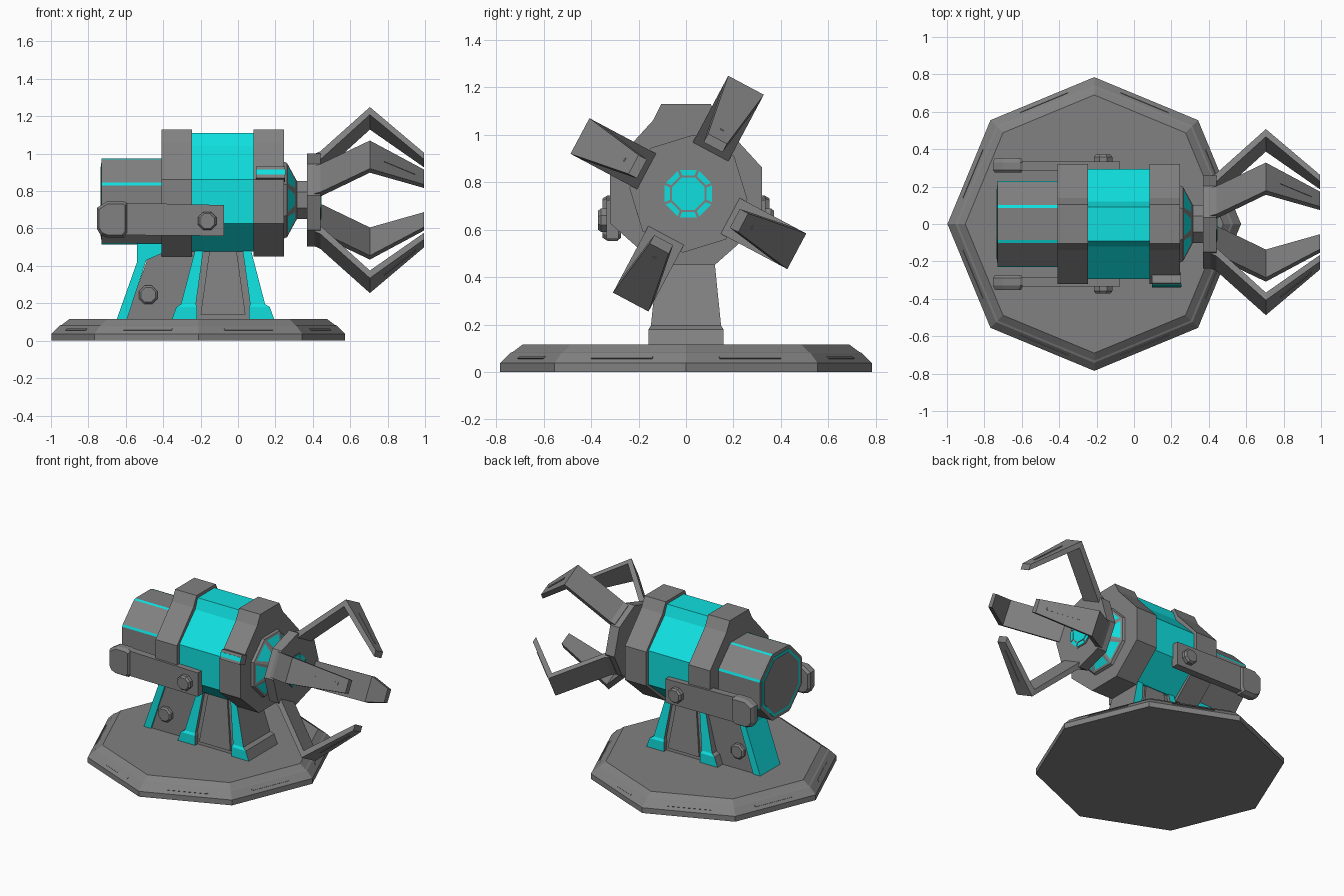
import bpy, bmesh, math
from mathutils import Vector, Matrix, Euler

cube = bpy.data.objects.get("Cube")
if cube:
    bpy.data.objects.remove(cube, do_unlink=True)


def material(name, colour):
    m = bpy.data.materials.new(name)
    m.diffuse_color = colour
    m.use_nodes = True
    bsdf = next(n for n in m.node_tree.nodes if n.type == 'BSDF_PRINCIPLED')
    bsdf.inputs["Base Color"].default_value = colour
    return m


GREY = material("grey metal", (0.22, 0.22, 0.22, 1))
CYAN = material("bright cyan", (0.005, 0.74, 0.74, 1))
BODY_Z = 0.745


def finish(name, bm, mats=(GREY,), rule=None):
    bmesh.ops.recalc_face_normals(bm, faces=bm.faces[:])
    bm.normal_update()
    if rule:
        for f in bm.faces:
            f.material_index = int(rule(f))
    mesh = bpy.data.meshes.new(name)
    bm.to_mesh(mesh)
    bm.free()
    for m in mats:
        mesh.materials.append(m)
    ob = bpy.data.objects.new(name, mesh)
    bpy.context.scene.collection.objects.link(ob)
    return ob


def loft_mesh(rings):
    """Skin a list of equal-length point loops and cap both ends."""
    bm = bmesh.new()
    loops = [[bm.verts.new(p) for p in r] for r in rings]
    n = len(loops[0])
    for a, b in zip(loops, loops[1:]):
        for i in range(n):
            j = (i + 1) % n
            bm.faces.new((a[i], a[j], b[j], b[i]))
    bm.faces.new(loops[0])
    bm.faces.new(loops[-1])
    return bm


def loft(name, rings, mats=(GREY,), rule=None):
    return finish(name, loft_mesh(rings), mats, rule)


def ngon(r, n=8, turn=22.5):
    return [(r * math.cos(math.radians(turn) + math.tau * i / n),
             r * math.sin(math.radians(turn) + math.tau * i / n)) for i in range(n)]


def along_x(x, pts, cy=0, cz=0):
    return [Vector((x, y + cy, z + cz)) for y, z in pts]


def along_y(y, pts):
    return [Vector((x, y, z)) for x, z in pts]


def box(name, loc, size, rot=(0, 0, 0), mat=GREY):
    bm = bmesh.new()
    m = Matrix.LocRotScale(Vector(loc), Euler(rot), Vector(size))
    bmesh.ops.create_cube(bm, size=1, matrix=m)
    return finish(name, bm, (mat,))


# Octagonal floor plate with stepped bevel and edge slots
BASE_X = -0.2125
base = [(0.785, 0), (0.785, 0.037), (0.742, 0.08), (0.73, 0.085), (0.69, 0.115)]
loft("base_plate", [[Vector((x + BASE_X, y, z)) for x, y in ngon(r, turn=0)] for r, z in base])
for i in range(8):
    a = math.radians(45 * i + 22.5)
    box("base_slot", (BASE_X + 0.705 * math.cos(a), 0.705 * math.sin(a), 0.06),
        (0.012, 0.28, 0.006), (0, math.radians(46), a))

# Main pedestal: grey core, raised panels and cyan-faced legs
PED_X = -0.08


def slab(name, x0, levels, mats=(GREY,), rule=None):
    """Stack of rectangles: (z, x from, x to, half depth)."""
    return loft(name, [[Vector((x0 + a, -h, z)), Vector((x0 + b, -h, z)),
                        Vector((x0 + b, h, z)), Vector((x0 + a, h, z))]
                       for z, a, b, h in levels], mats, rule)


slab("pedestal_core", PED_X, [(0.11, -0.16, 0.16, 0.13), (0.52, -0.12, 0.12, 0.095)])
slab("pedestal_panel", PED_X, [(0.14, -0.12, 0.12, 0.143), (0.5, -0.07, 0.07, 0.107)])
for s in (-1, 1):
    legs = [(0.11, 0.14, 0.275, 0.158), (0.18, 0.14, 0.25, 0.158),
            (0.195, 0.145, 0.225, 0.148), (0.52, 0.1, 0.14, 0.115)]
    slab("pedestal_leg", PED_X, [(z, s * a, s * b, h) for z, a, b, h in legs],
         (GREY, CYAN), lambda f: abs(f.normal.y) > 0.7)

# Rear strut with cyan edge and bolts
strut = [(-0.6, 0.11), (-0.26, 0.11), (-0.16, 0.52), (-0.48, 0.52), (-0.49, 0.42)]
edge = [(-0.65, 0.11), (-0.595, 0.11), (-0.49, 0.43), (-0.4, 0.47), (-0.4, 0.52),
        (-0.54, 0.52), (-0.54, 0.42)]
loft("rear_strut", [along_y(y, strut) for y in (-0.1, 0.1)])
loft("rear_strut_edge", [along_y(y, edge) for y in (-0.11, 0.11)], (CYAN,))


def bolt(name, x, z, y0, y1, r):
    loft(name, [along_y(y, [(x + a, z + b) for a, b in ngon(k)])
                for y, k in ((y0, r), ((y0 + 3 * y1) / 4, r), (y1, r * 0.8))])


for s in (-1, 1):
    bolt("strut_bolt", -0.48, 0.245, s * 0.09, s * 0.13, 0.053)


# Octagonal body with a raised ridge along the top
def hull(side, low, foot, shoulder, ridge):
    half = [(foot, low), (side, BODY_Z - 0.118), (side, BODY_Z + 0.118), shoulder, ridge]
    return half + [(-y, z) for y, z in reversed(half)]


collar = hull(0.32, 0.45, 0.12, (0.14, 1.06), (0.105, 1.13))
middle = hull(0.295, 0.476, 0.115, (0.12, 1.04), (0.092, 1.11))
loft("body_middle", [along_x(x, middle) for x in (-0.3, 0.12)], (CYAN,))
loft("rear_collar", [along_x(x, collar) for x in (-0.41, -0.245)])
loft("front_collar", [along_x(x, collar) for x in (0.082, 0.245)])

# Collar tag with a cyan light, on the front side only
box("tag_block", (0.175, -0.3, 0.89), (0.155, 0.06, 0.065), (math.radians(-22), 0, 0))
box("tag_light", (0.175, -0.327, 0.9), (0.157, 0.01, 0.028), (math.radians(-22), 0, 0), CYAN)

# Rear drum: narrow bevelled corners carry the cyan lines
c, d = 0.23, 0.086
drum = [v for i in range(8) for v in
        [Matrix.Rotation(math.radians(45 * i), 2) @ Vector((c, t)) for t in (-d, d)]]


def is_corner(f):
    a = math.degrees(math.atan2(f.normal.z, f.normal.y))
    return abs(f.normal.x) < 0.5 and abs(a % 45 - 22.5) < 5


loft("rear_drum", [along_x(x, drum, 0, BODY_Z) for x in (-0.73, -0.4)], (GREY, CYAN), is_corner)
loft("drum_end_ring", [along_x(x, ngon(0.222), 0, BODY_Z) for x in (-0.733, -0.725)], (CYAN,))
loft("drum_end_cap", [along_x(x, ngon(0.203), 0, BODY_Z) for x in (-0.735, -0.725)])

# Nose cone with inset cyan windows
bm = loft_mesh([along_x(x, ngon(r), 0, 0.752)
                for x, r in ((0.24, 0.225), (0.262, 0.215), (0.315, 0.11))])
bm.normal_update()
slopes = [f for f in bm.faces if len(f.verts) == 4 and f.calc_center_median().x > 0.265]
bmesh.ops.inset_individual(bm, faces=slopes, thickness=0.024)
keep = set(slopes)
finish("nose_cone", bm, (GREY, CYAN), lambda f: f in keep)

# Neck and claw hub
HY, HZ, HUB_TURN = 0.01, 0.752, 62
loft("neck", [along_x(x, ngon(0.11), 0, HZ) for x in (0.3, 0.38)])
loft("claw_hub", [along_x(x, ngon(0.25, turn=HUB_TURN + 22.5), HY, HZ) for x in (0.37, 0.44)])

# Emitter: central cyan lens ringed by eight cyan panes
loft("emitter_frame", [along_x(x, ngon(0.115), HY, HZ) for x in (0.43, 0.443)])
loft("emitter_lens", [along_x(x, ngon(0.074), HY, HZ) for x in (0.435, 0.447)], (CYAN,))
for i in range(8):
    pane = [Matrix.Rotation(math.radians(45 * i), 2) @ Vector(p) for p in
            ((0.077, -0.026), (0.1, -0.036), (0.1, 0.036), (0.077, 0.026))]
    loft("emitter_pane", [along_x(x, pane, HY, HZ) for x in (0.437, 0.446)], (CYAN,))

# Four bent claws: (x, outer radius, inner radius, half width)
claw = [(0.41, 0.235, 0.19, 0.085), (0.44, 0.25, 0.2, 0.085),
        (0.705, 0.518, 0.472, 0.085), (0.995, 0.262, 0.222, 0.045)]


def blade(name, path, turn):
    a = math.radians(turn)
    out, tan = Vector((0, math.cos(a), math.sin(a))), Vector((0, -math.sin(a), math.cos(a)))
    rings = []
    for x, ro, ri, w in path:
        mid = Vector((x, HY, HZ))
        rings.append([mid + out * ro - tan * w, mid + out * ro + tan * w,
                      mid + out * ri + tan * w, mid + out * ri - tan * w])
    loft(name, rings)


for k in range(4):
    blade("claw", claw, HUB_TURN + 90 * k)
    blade("claw_rib", [(0.78, 0.456, 0.43, 0.008), (0.95, 0.306, 0.28, 0.008)], HUB_TURN + 90 * k)

# Side arms with pivot bolt and chamfered end block
arm = [(-0.62, 0.565), (-0.075, 0.56), (-0.075, 0.725), (-0.62, 0.738)]
block = [(-0.735, 0.565), (-0.7, 0.552), (-0.61, 0.552), (-0.592, 0.575), (-0.592, 0.735),
         (-0.61, 0.745), (-0.7, 0.745), (-0.755, 0.71), (-0.755, 0.6)]
for s in (-1, 1):
    loft("side_arm", [along_y(s * y, arm) for y in (0.285, 0.335)])
    mid = Vector((-0.675, 0.65))
    inner = [mid + (Vector(p) - mid) * 0.86 for p in block]
    loft("arm_end_block", [along_y(s * 0.275, inner), along_y(s * 0.29, block),
                           along_y(s * 0.33, block), along_y(s * 0.352, inner)])
    bolt("arm_bolt", -0.165, 0.64, s * 0.32, s * 0.372, 0.053)
